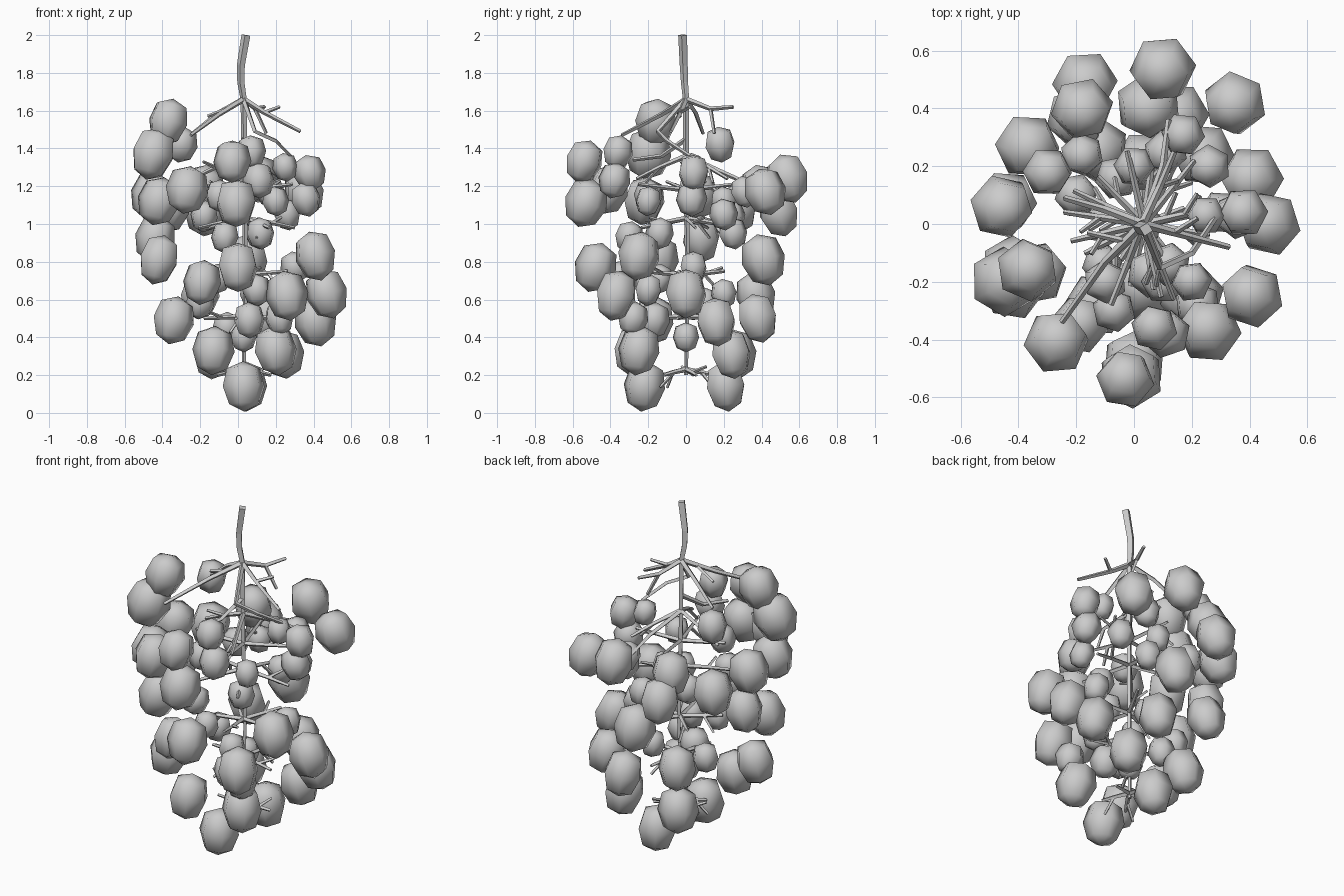
import bpy, bmesh, math, random
from mathutils import Vector, Matrix

random.seed(4)
scene = bpy.context.scene.collection

# Shared low-poly berry: six sides, broad shoulders, pointed lower tip
bm = bmesh.new()
bmesh.ops.create_uvsphere(bm, u_segments=6, v_segments=4, radius=1)
for v in bm.verts:
    if 0.1 < abs(v.co.z) < 0.9:
        k = 1.12 if v.co.z > 0 else 1.0
        v.co.x *= k
        v.co.y *= k
bm.normal_update()
berry_mesh = bpy.data.meshes.new("berry")
bm.to_mesh(berry_mesh)
bm.free()
for p in berry_mesh.polygons:
    p.use_smooth = True


def berries(name, stretch, spots):
    for i, (x, y, z, r) in enumerate(spots):
        ob = bpy.data.objects.new(f"{name}_{i + 1}", berry_mesh)
        scene.objects.link(ob)
        # lean the lower tip slightly outwards
        axis = Vector((-x * 0.6, -y * 0.6, 1)).normalized()
        rot = axis.to_track_quat('Z', 'Y').to_matrix().to_4x4()
        spin = Matrix.Rotation(random.uniform(0, 1.05), 4, 'Z')
        r *= 1.02
        ob.matrix_world = (Matrix.Translation((x, y, z)) @ rot @ spin
                           @ Matrix.Diagonal((r, r, r * stretch, 1)))


# Large outer berries: x, y, z, radius
berries("upper_berry", 1.15, [
    (-.37, -.16, 1.54, .108), (-.45, -.2, 1.37, .12), (-.03, -.54, 1.33, .1),
    (-.27, -.41, 1.18, .112), (-.01, -.53, 1.11, .112), (-.42, -.22, 1.12, .112),
    (-.46, .06, 1.15, .11), (.35, .42, 1.17, .11), (.1, .54, 1.24, .114),
    (-.17, .49, 1.06, .112), (-.37, .27, 1.08, .112), (-.18, .4, 1.19, .108)])
berries("middle_berry", 1.2, [
    (-.42, -.15, .81, .11), (-.44, .08, .92, .105), (.41, -.25, .83, .11),
    (.0, -.48, .77, .11), (.26, -.37, .62, .112), (-.19, -.35, .69, .1),
    (.47, 0, .63, .11), (.05, .41, .81, .114), (-.2, .37, .62, .105)])
berries("lower_berry", 1.18, [
    (.41, .16, .48, .11), (-.34, -.17, .49, .108), (.15, .38, .5, .11),
    (-.13, -.28, .33, .11), (.2, -.25, .33, .112), (.03, -.22, .14, .112),
    (.04, .21, .14, .112), (-.13, .26, .31, .112), (.24, .24, .31, .11)])

# Small inner berries
berries("inner_berry", 1.12, [
    (-.3, .18, 1.42, .085), (.07, -.36, 1.38, .08), (.38, .04, 1.27, .085),
    (.25, .03, 1.3, .067), (.11, -.38, 1.23, .085), (.36, .03, 1.13, .082),
    (.26, .2, 1.05, .075), (-.18, .24, 1.04, .075), (.17, .31, 1.17, .075),
    (.2, -.2, 1.12, .07), (-.1, -.2, 1.15, .075), (-.07, -.3, .93, .075),
    (.11, .25, .95, .075), (0, .2, 1.12, .07), (.12, -.14, .95, .075),
    (-.11, -.14, .71, .07), (.3, .04, .77, .075), (.1, -.2, .65, .075),
    (.08, .2, .63, .07), (-.2, .1, .58, .075), (.03, 0, .4, .07),
    (.06, -.17, .49, .085), (.22, -.28, .5, .08), (-.06, .16, .45, .075)])


# Four-sided tapered stems
def stem(name, paths):
    cu = bpy.data.curves.new(name, 'CURVE')
    cu.dimensions = '3D'
    cu.bevel_depth = 1
    cu.bevel_resolution = 0
    cu.use_fill_caps = True
    for pts, r0, r1 in paths:
        s = cu.splines.new('POLY')
        s.points.add(len(pts) - 1)
        s.use_smooth = False
        for i, p in enumerate(pts):
            s.points[i].co = (*p, 1)
            s.points[i].radius = r0 + (r1 - r0) * i / (len(pts) - 1)
    scene.objects.link(bpy.data.objects.new(name, cu))


stem("main_stem", [([(.042, -.018, 2), (.015, -.012, 1.84), (.015, -.008, 1.75),
                     (.03, 0, 1.66), (.035, 0, 1.2), (.04, .01, .7),
                     (.03, 0, .2)], .024, .01)])

# Top side branches, forked
stem("top_branches", [
    ([(.03, 0, 1.66), (-.1, -.13, 1.58), (-.25, -.34, 1.47)], .016, .01),
    ([(-.03, -.06, 1.62), (-.16, -.03, 1.57)], .012, .009),
    ([(.03, 0, 1.66), (-.1, .05, 1.59), (-.24, .09, 1.48)], .016, .01),
    ([(.03, 0, 1.66), (.09, .13, 1.61), (.14, .25, 1.62)], .015, .01),
    ([(.09, .13, 1.61), (.15, .15, 1.48)], .011, .009),
    ([(.03, 0, 1.66), (.14, -.03, 1.59), (.33, -.08, 1.49)], .016, .01),
    ([(.14, -.03, 1.59), (.22, .02, 1.62)], .011, .009),
    ([(.03, 0, 1.66), (.09, -.15, 1.49), (.2, -.1, 1.44), (.28, .02, 1.36)], .015, .01),
    ([(.03, 0, 1.36), (.1, .2, 1.27), (.12, .36, 1.2)], .015, .01),
    ([(.03, 0, 1.45), (-.02, -.13, 1.36), (-.08, -.28, 1.34)], .014, .01)])

# Lower tiers: each branch ends in a small fork
twigs = []
for t, (z, n, length, drop) in enumerate([(1.36, 3, .28, -.12), (1.18, 4, .26, .03),
                                          (1.03, 5, .27, -.05), (.73, 5, .23, .02),
                                          (.51, 4, .22, -.01), (.23, 5, .15, -.03)]):
    for k in range(n):
        a = .9 + t * 0.9 + k * math.tau / n
        d = Vector((math.cos(a), math.sin(a), 0))
        side = Vector((-d.y, d.x, 0))
        base = Vector((.035, 0, z))
        mid = base + d * length * .55 + Vector((0, 0, drop * .5))
        twigs.append(([base, mid, base + d * length + Vector((0, 0, drop))], .014, .009))
        fork = side * .06 + Vector((0, 0, .03)) if k % 2 else side * -.04 - Vector((0, 0, .08))
        twigs.append(([mid, mid + d * .06 + fork], .01, .008))
stem("side_branches", twigs)
